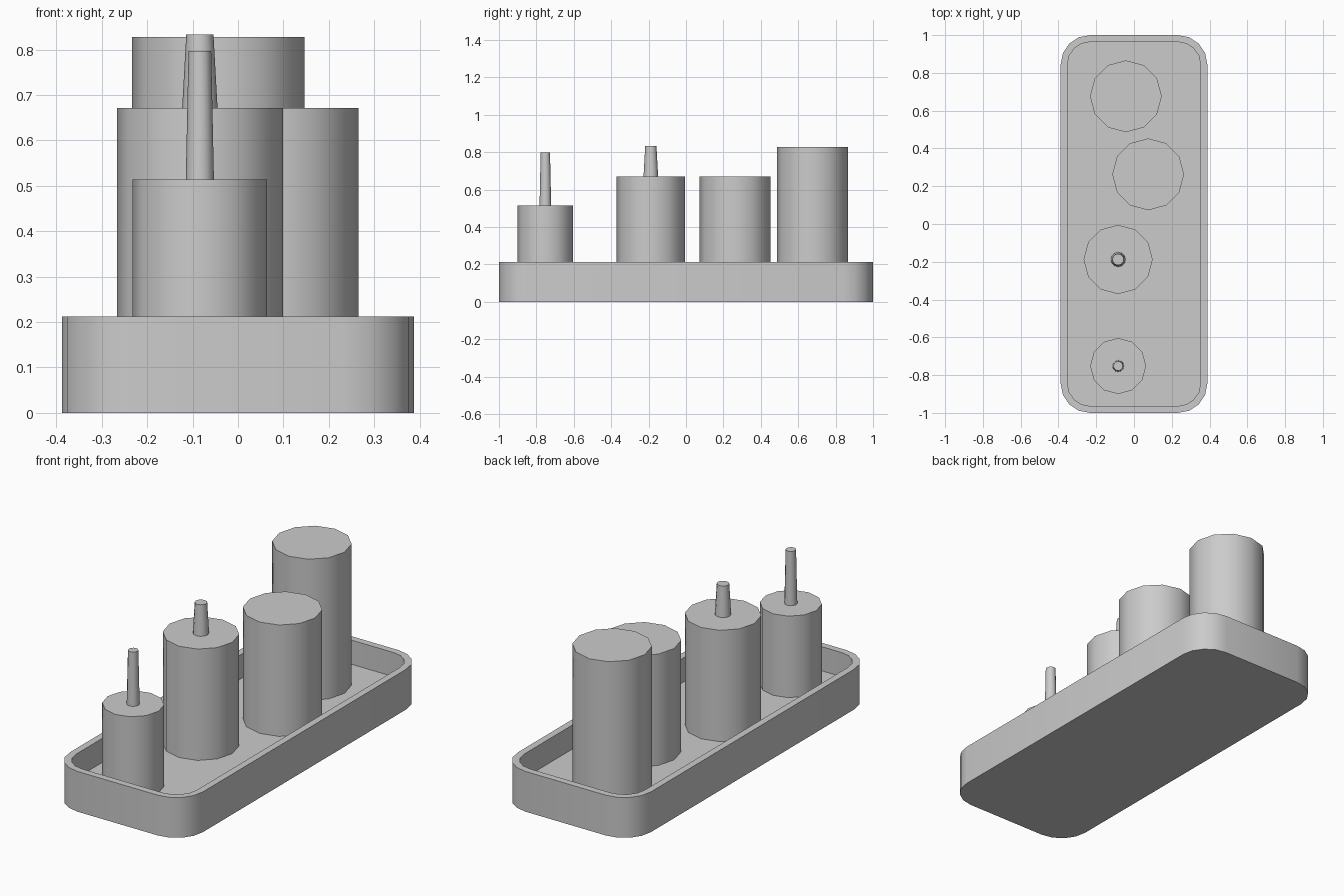
import bpy, math

cube = bpy.data.objects.get("Cube")
if cube:
    bpy.data.objects.remove(cube)

# One plain grey for everything
grey = bpy.data.materials.new("plain_grey")
grey.use_nodes = True
COLOUR = (0.6, 0.6, 0.6, 1)
grey.diffuse_color = COLOUR
grey.node_tree.nodes["Principled BSDF"].inputs["Base Color"].default_value = COLOUR


def finish(obj, name):
    obj.name = name
    obj.data.materials.append(grey)
    bpy.ops.object.select_all(action="DESELECT")
    obj.select_set(True)
    bpy.context.view_layer.objects.active = obj
    bpy.ops.object.shade_smooth_by_angle(angle=math.radians(40))


def round_part(name, x, y, bottom, top, r_low, r_high):
    bpy.ops.mesh.primitive_cone_add(
        vertices=12, radius1=r_low, radius2=r_high, depth=top - bottom,
        location=(x, y, (bottom + top) / 2))
    finish(bpy.context.object, name)


def rounded_loop(half_x, half_y, radius, z, steps=4):
    """Counter-clockwise rounded rectangle."""
    points = []
    for corner, (sx, sy) in enumerate([(1, 1), (-1, 1), (-1, -1), (1, -1)]):
        for i in range(steps + 1):
            a = math.pi / 2 * (corner + i / steps)
            points.append((sx * (half_x - radius) + radius * math.cos(a),
                           sy * (half_y - radius) + radius * math.sin(a), z))
    return points


# Tray: outer wall, flat rim, inner wall and floor
RIM, FLOOR, WALL = 0.212, 0.085, 0.036
HX, HY, R = 0.388, 1.0, 0.155
loops = [rounded_loop(HX, HY, R, 0),
         rounded_loop(HX, HY, R, RIM),
         rounded_loop(HX - WALL, HY - WALL, R - WALL, RIM),
         rounded_loop(HX - WALL, HY - WALL, R - WALL, FLOOR)]
n = len(loops[0])
faces = [list(range(n))[::-1], list(range(3 * n, 4 * n))]
for k in range(3):
    for i in range(n):
        j = (i + 1) % n
        faces.append([k * n + i, k * n + j, (k + 1) * n + j, (k + 1) * n + i])
mesh = bpy.data.meshes.new("tray")
mesh.from_pydata([p for loop in loops for p in loop], [], faces)
tray = bpy.data.objects.new("tray", mesh)
bpy.context.collection.objects.link(tray)
finish(tray, "tray")

# Bottles standing on the tray floor: name, x, y, radius, top
for name, x, y, r, top in [("front_bottle", -0.084, -0.752, 0.148, 0.514),
                           ("second_bottle", -0.084, -0.188, 0.183, 0.671),
                           ("third_bottle", 0.075, 0.263, 0.19, 0.671),
                           ("back_bottle", -0.043, 0.676, 0.19, 0.828)]:
    round_part(name, x, y, FLOOR, top, r, r)

# Tapered spouts on the two front bottles
round_part("front_spout", -0.084, -0.752, 0.514, 0.797, 0.031, 0.025)
round_part("second_spout", -0.084, -0.188, 0.671, 0.833, 0.039, 0.03)
